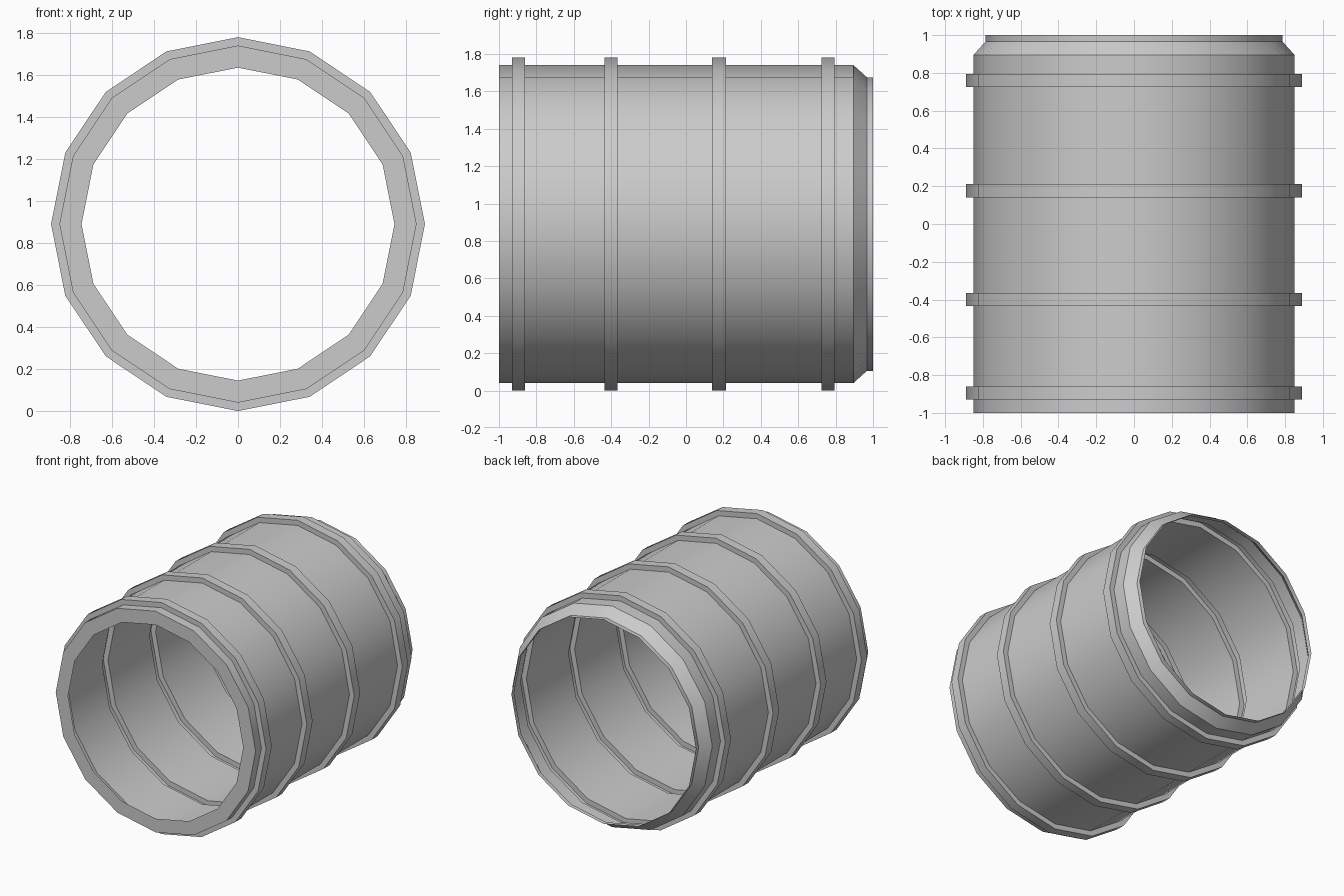
import bpy
import bmesh
import math

if "Cube" in bpy.data.objects:
    bpy.data.objects.remove(bpy.data.objects["Cube"])

SIDES = 16
AXIS_Z = 0.89       # height of the barrel axis
R_SHELL = 0.85      # main wall
R_RIB = 0.89        # raised hoops
R_MOUTH = 0.745     # front opening
R_COLLAR = 0.785    # rear opening

grey = bpy.data.materials.new("plain grey")
grey.diffuse_color = (0.6, 0.6, 0.6, 1.0)
grey.use_nodes = True
grey.node_tree.nodes["Principled BSDF"].inputs["Base Color"].default_value = grey.diffuse_color


def lathe(name, profile):
    """Turn (y, radius) points around the horizontal axis into an open sheet."""
    bm = bmesh.new()
    loops = []
    for y, r in profile:
        loops.append([bm.verts.new((r * math.cos(2 * math.pi * j / SIDES), y,
                                    AXIS_Z + r * math.sin(2 * math.pi * j / SIDES)))
                      for j in range(SIDES)])
    for a, b in zip(loops, loops[1:]):
        for j in range(SIDES):
            n = (j + 1) % SIDES
            bm.faces.new((a[j], b[j], b[n], a[n]))
    mesh = bpy.data.meshes.new(name)
    bm.to_mesh(mesh)
    bm.free()
    mesh.materials.append(grey)
    obj = bpy.data.objects.new(name, mesh)
    bpy.context.collection.objects.link(obj)
    bpy.ops.object.select_all(action='DESELECT')
    obj.select_set(True)
    bpy.context.view_layer.objects.active = obj
    bpy.ops.object.shade_smooth_by_angle(angle=math.radians(30))
    return obj


# Flat flange around the front opening
lathe("front_flange", [(-1.0, R_MOUTH), (-1.0, R_SHELL)])

# Thin wall with four hoops pressed outward
wall = [(-1.0, R_SHELL)]
for start, end in ((-0.93, -0.86), (-0.435, -0.365), (0.14, 0.213), (0.725, 0.795)):
    wall += [(start, R_SHELL), (start, R_RIB), (end, R_RIB), (end, R_SHELL)]
wall.append((0.895, R_SHELL))
lathe("ribbed_shell", wall)

# Tapered shoulder and narrow lip at the rear
lathe("rear_collar", [(0.895, R_SHELL), (0.967, R_COLLAR), (1.0, R_COLLAR)])
